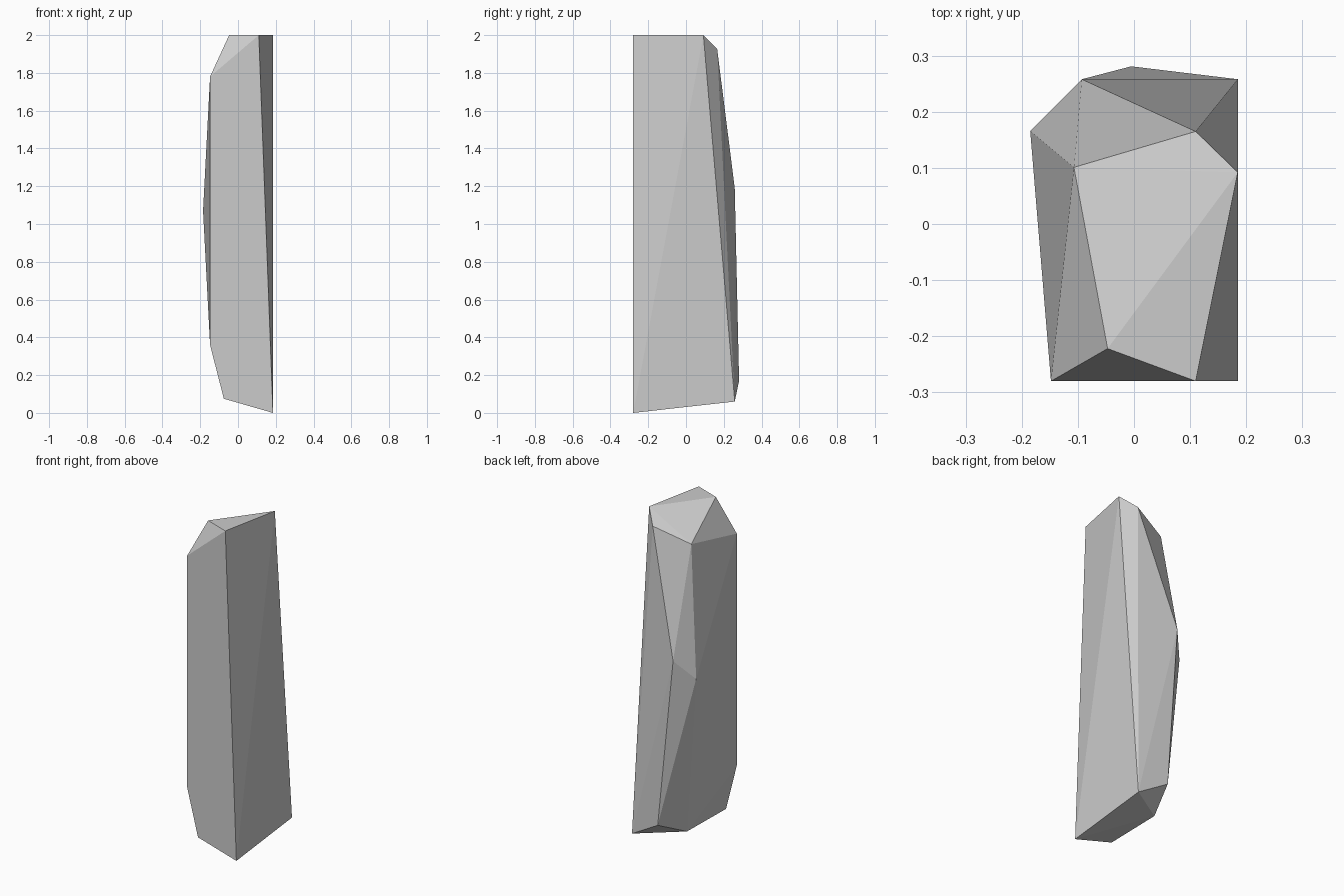
import bpy
import bmesh

if "Cube" in bpy.data.objects:
    bpy.data.objects.remove(bpy.data.objects["Cube"])

# Corner points of the chiselled standing stone, grouped by region
front = [(0.11, -0.28, 2.0), (-0.148, -0.28, 1.78), (-0.148, -0.28, 0.36),
         (-0.075, -0.28, 0.075), (0.185, -0.28, 0.0)]
top = [(-0.047, -0.222, 2.0), (0.185, 0.092, 2.0),
       (0.11, 0.165, 1.927), (-0.107, 0.101, 1.85)]
back = [(-0.185, 0.166, 1.07), (-0.093, 0.258, 1.19),
        (-0.005, 0.281, 0.17), (0.185, 0.258, 0.06)]
base = [(-0.07, 0.09, 0.077)]

# The stone is the faceted convex shell around its corners
bm = bmesh.new()
for co in front + top + back + base:
    bm.verts.new(co)
bmesh.ops.convex_hull(bm, input=bm.verts[:])
bmesh.ops.dissolve_limit(bm, angle_limit=0.005, verts=bm.verts[:], edges=bm.edges[:])
bmesh.ops.recalc_face_normals(bm, faces=bm.faces[:])

mesh = bpy.data.meshes.new("standing_stone")
bm.to_mesh(mesh)
bm.free()
stone = bpy.data.objects.new("standing_stone", mesh)
bpy.context.collection.objects.link(stone)
